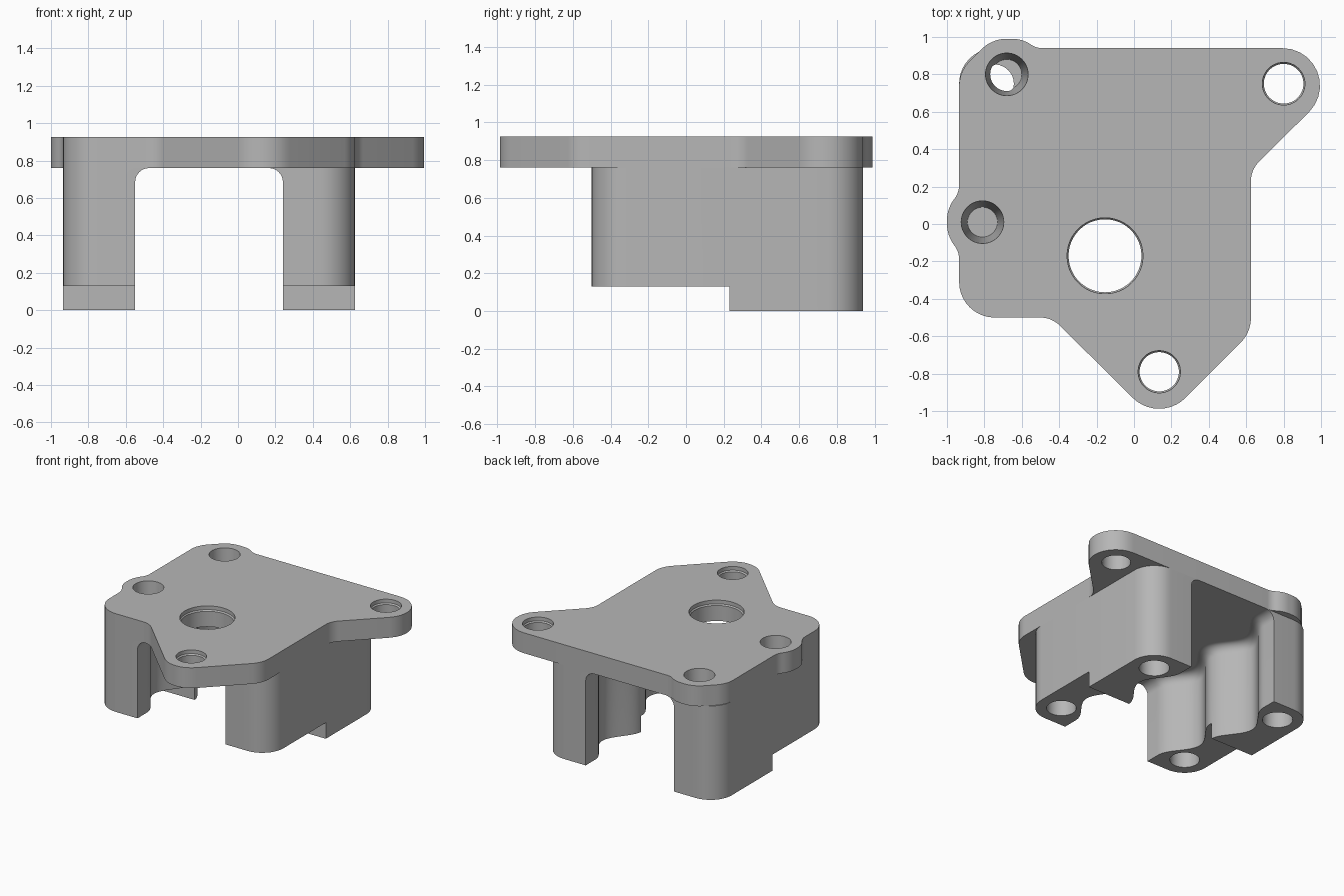
import bpy, bmesh
from math import sin, cos, pi
from mathutils import Vector

if "Cube" in bpy.data.objects:
    bpy.data.objects.remove(bpy.data.objects["Cube"], do_unlink=True)

grey = bpy.data.materials.new("cast_grey")
grey.use_nodes = True
grey.diffuse_color = (0.47, 0.47, 0.47, 1)
grey.node_tree.nodes["Principled BSDF"].inputs["Base Color"].default_value = grey.diffuse_color


def loft(name, layers):
    """Closed solid through stacked rings: [(z, [(x, y), ...]), ...]"""
    bm = bmesh.new()
    rings = [[bm.verts.new((x, y, z)) for x, y in ring] for z, ring in layers]
    bm.faces.new(rings[0][::-1])
    bm.faces.new(rings[-1])
    for low, high in zip(rings, rings[1:]):
        for i in range(len(low)):
            j = (i + 1) % len(low)
            bm.faces.new((low[i], low[j], high[j], high[i]))
    bmesh.ops.recalc_face_normals(bm, faces=bm.faces)
    mesh = bpy.data.meshes.new(name)
    bm.to_mesh(mesh)
    bm.free()
    mesh.materials.append(grey)
    ob = bpy.data.objects.new(name, mesh)
    bpy.context.collection.objects.link(ob)
    return ob


def rounded(corners, steps=10):
    """Outline with an arc of the given radius at each (x, y, radius)"""
    out = []
    for i, (x, y, r) in enumerate(corners):
        p = Vector((x, y))
        a = (Vector(corners[i - 1][:2]) - p).normalized()
        b = (Vector(corners[(i + 1) % len(corners)][:2]) - p).normalized()
        half = a.angle(b) / 2
        centre = p + (a + b).normalized() * r / sin(half)
        start = p + a * r * cos(half) / sin(half) - centre
        sweep = (pi - 2 * half) * (1 if a.x * b.y - a.y * b.x < 0 else -1)
        for k in range(steps + 1):
            t = sweep * k / steps
            out.append((centre.x + start.x * cos(t) - start.y * sin(t),
                        centre.y + start.x * sin(t) + start.y * cos(t)))
    return out


def circle(x, y, r, n=48):
    return [(x + r * cos(2 * pi * i / n), y + r * sin(2 * pi * i / n)) for i in range(n)]


def hole(x, y, *levels):
    return loft("hole_cutter", [(z, circle(x, y, r)) for z, r in levels])


def cut(target, cutter):
    mod = target.modifiers.new("cut", "BOOLEAN")
    mod.operation = "DIFFERENCE"
    mod.solver = "EXACT"
    mod.object = cutter
    bpy.context.view_layer.objects.active = target
    bpy.ops.object.modifier_apply(modifier=mod.name)


TOP, UNDER, STEP = 0.925, 0.76, 0.13
LEFT, RIGHT, FRONT, BACK = -0.935, 0.625, -0.5, 0.94
R = 0.19
MID_X, MID_Y = -0.155, 0.22

# Mounting plate with nose, ear and two small lobes
plate = loft("mounting_plate", [(z, rounded([
    (LEFT, FRONT, R), (-0.44, FRONT, 0.15), (0.135, -1.07, 0.2), (RIGHT, -0.58, R),
    (RIGHT, 0.29, 0.15), (1.28, BACK, 0.2), (-0.52, BACK, 0.11), (-0.6, 0.99, 0.18),
    (-0.76, 0.99, R), (LEFT, 0.815, R), (LEFT, 0.17, 0.12), (-1, 0.08, R),
    (-1, -0.06, R), (LEFT, -0.15, 0.12)])) for z in (UNDER, TOP)])

# Leg block below the plate
block = rounded([(LEFT, FRONT, R), (RIGHT, FRONT, R), (RIGHT, BACK, R), (LEFT, BACK, R)])
legs = loft("leg_block", [(0, block), (UNDER, block)])


# Channel between the legs: wavy walls, filleted into the ceiling
def channel(shift):
    right, n = [], 80
    for i in range(n + 1):
        y = -0.6 + 1.64 * i / n
        t = min(abs(y - MID_Y) / 0.6, 1)
        right.append((0.395 + 0.145 * sin(pi * t) ** 2 - shift, y))
    return [(MID_X + w, y) for w, y in right] + [(MID_X - w, y) for w, y in right[::-1]]


FILLET = 0.075
layers = [(-0.1, channel(0))]
for k in range(9):
    a = pi / 2 * k / 8
    layers.append((UNDER - FILLET + FILLET * sin(a), channel(FILLET * (1 - cos(a)))))
layers.append((UNDER + 0.05, channel(FILLET)))
cutters = [loft("channel_cutter", layers)]
cut(legs, cutters[0])

# Raised foot at the front half
step = loft("step_cutter", [(z, [(-2, -2), (2, -2), (2, 0.23), (-2, 0.23)]) for z in (-0.2, STEP)])
cut(legs, step)
cutters.append(step)

# Blind bolt holes from below, one at each corner centre
for x in (LEFT + R, RIGHT - R):
    for y in (FRONT + R, BACK - R):
        h = hole(x, y, (-0.05, 0.113), (0.3, 0.105), (0.5, 0.095))
        cut(legs, h)
        cutters.append(h)

# Tapered blind holes from above, through the plate into the left leg
for x, y in ((-0.68, 0.8), (-0.81, 0.01)):
    h = hole(x, y, (0.35, 0.08), (TOP, 0.114), (TOP + 0.1, 0.114))
    cut(plate, h)
    cut(legs, h)
    cutters.append(h)

# Through holes in nose and ear, and the large bore
for x, y, r in ((0.135, -0.79, 0.105), (0.8, 0.75, 0.106), (MID_X, -0.17, 0.195)):
    h = hole(x, y, (UNDER - 0.1, r), (TOP - 0.04, r), (TOP - 0.03, r + 0.008), (TOP + 0.1, r + 0.008))
    cut(plate, h)
    cutters.append(h)

for c in cutters:
    bpy.data.objects.remove(c, do_unlink=True)

# Smooth round walls, keep machined edges sharp
bpy.ops.object.select_all(action="DESELECT")
for ob in (plate, legs):
    ob.select_set(True)
bpy.context.view_layer.objects.active = plate
bpy.ops.object.shade_smooth_by_angle(angle=0.6)
